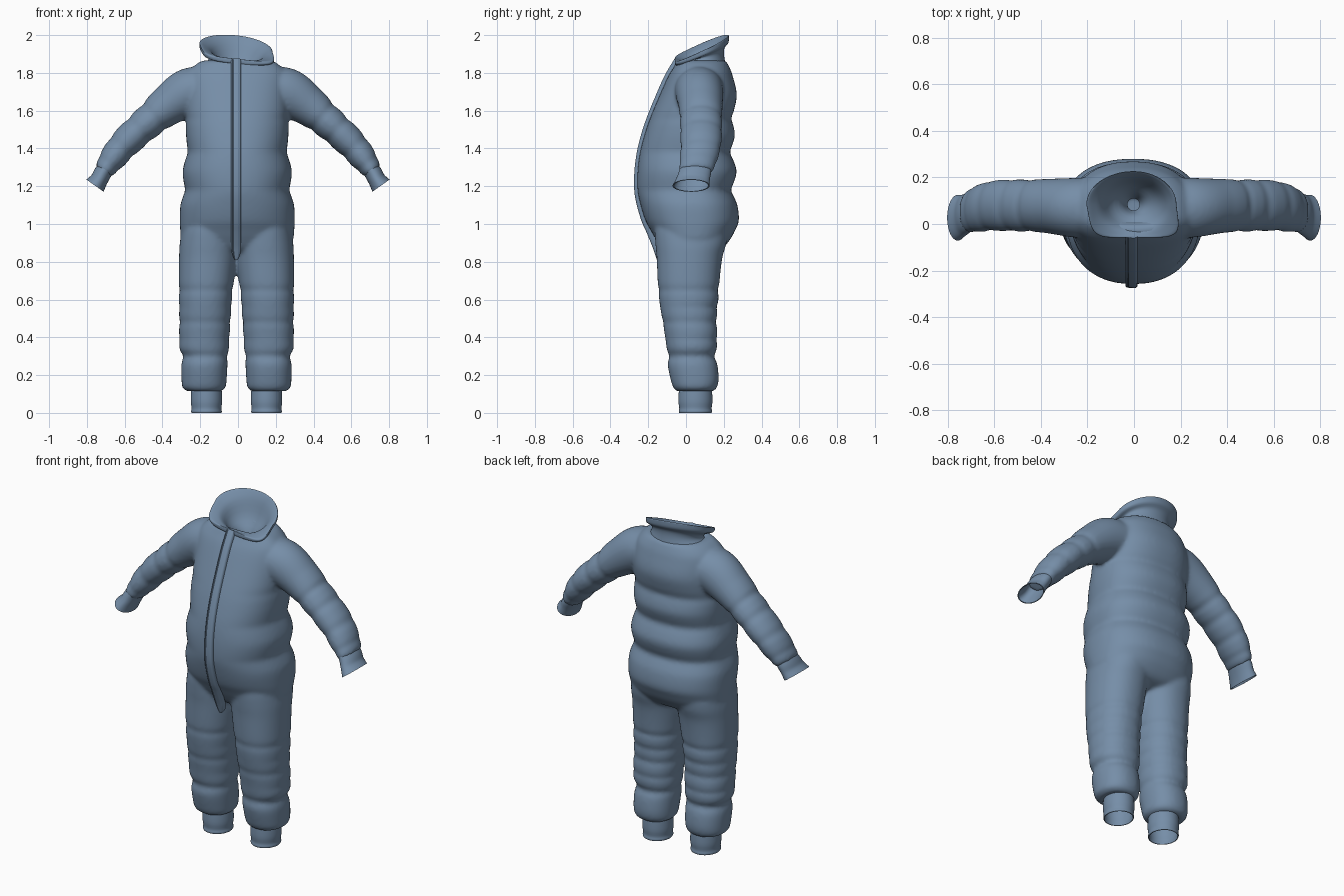
import bpy, bmesh, math
from mathutils import Vector

if "Cube" in bpy.data.objects:
    bpy.data.objects.remove(bpy.data.objects["Cube"])

N = 64
ANGLES = [2 * math.pi * i / N for i in range(N)]
blue = bpy.data.materials.new("steel blue fabric")
blue.diffuse_color = (0.18, 0.27, 0.39, 1)
blue.use_nodes = True
blue.node_tree.nodes["Principled BSDF"].inputs["Base Color"].default_value = blue.diffuse_color


def spline(table, steps):
    """Catmull-Rom interpolation through rows of numbers."""
    out = []
    for i in range(len(table) - 1):
        p = [table[max(0, min(len(table) - 1, i + k))] for k in (-1, 0, 1, 2)]
        for s in range(steps):
            t = s / steps
            out.append([0.5 * (2 * b + (c - a) * t + (2 * a - 5 * b + 4 * c - d) * t * t
                               + (3 * b - a - 3 * c + d) * t ** 3) for a, b, c, d in zip(*p)])
    return out + [list(table[-1])]


def power(v, n):
    return math.copysign(abs(v) ** (2 / n), v)


def crease(s, centres, depth, width):
    """Narrow stitched-in grooves of the quilting."""
    return 1 - depth * sum(math.exp(-((s - c) / width) ** 2) for c in centres)


def loft(bm, rings, caps=True):
    loops = [[bm.verts.new(p) for p in r] for r in rings]
    n = len(loops[0])
    for a, b in zip(loops, loops[1:]):
        for i in range(n):
            bm.faces.new((a[i], a[(i + 1) % n], b[(i + 1) % n], b[i]))
    if caps:
        bm.faces.new(loops[0][::-1])
        bm.faces.new(loops[-1])


def finish(bm, name):
    bmesh.ops.recalc_face_normals(bm, faces=bm.faces)
    me = bpy.data.meshes.new(name)
    bm.to_mesh(me)
    bm.free()
    me.materials.append(blue)
    ob = bpy.data.objects.new(name, me)
    bpy.context.collection.objects.link(ob)
    bpy.ops.object.select_all(action='DESELECT')
    ob.select_set(True)
    bpy.context.view_layer.objects.active = ob
    bpy.ops.object.shade_smooth_by_angle(angle=math.radians(50))
    return ob


def sleeve_rings(rows, side, grooves=()):
    """Rings square to a path; rows are x, z, y centre, radius, y radius."""
    rings = []
    for i, (x, z, y, r, ry) in enumerate(rows):
        a, b = rows[max(0, i - 1)], rows[min(len(rows) - 1, i + 1)]
        t = Vector((b[0] - a[0], 0, b[1] - a[1])).normalized()
        k = crease(i / (len(rows) - 1), grooves, 0.09, 0.025)
        rings.append([Vector((side * (x - t.z * r * k * math.cos(q)),
                              y + ry * (0.5 + 0.5 * k) * math.sin(q),
                              z + t.x * r * k * math.cos(q))) for q in ANGLES])
    return rings


def tube_wall(rings, shrink):
    """Outer rings followed by the same rings pulled inwards: an open hollow tube."""
    inner = []
    for r in rings[::-1]:
        c = sum(r, Vector()) / len(r)
        inner.append([c + (p - c) * shrink for p in r])
    return rings + inner


# Padded body: torso, legs and sleeves fused into one skin
bm = bmesh.new()

# torso rows: z, half width, front y, back y
torso = [(.845, .2, -.08, .12), (.87, .27, -.125, .19), (.92, .296, -.16, .235),
         (.97, .302, -.188, .262), (1.02, .304, -.215, .28), (1.1, .301, -.24, .272),
         (1.18, .28, -.256, .245), (1.28, .289, -.256, .268), (1.38, .266, -.243, .239),
         (1.47, .271, -.22, .259), (1.56, .272, -.19, .247), (1.68, .27, -.14, .269),
         (1.78, .262, -.095, .248), (1.83, .235, -.065, .23), (1.865, .18, -.04, .205),
         (1.85, .13, 0, .16), (1.75, .07, .02, .13), (1.5, .05, .03, .12)]
rings = []
for z, hw, yf, yb in spline(torso, 6):
    k = crease(z, (1.18, 1.38, 1.56), 0.04, 0.02)
    rings.append([Vector((-.004 + hw * (0.6 + 0.4 * k) * power(math.cos(a), 2.3),
                          .04 + ((yb - .04) * k if math.sin(a) > 0 else .04 - yf)
                          * power(math.sin(a), 2.3), z)) for a in ANGLES])
loft(bm, rings)

# leg rows: z, inner x, outer x, front y, back y
leg = [(1.06, .03, .25, -.15, .2), (.98, .005, .285, -.165, .22), (.9, -.003, .3, -.162, .214),
       (.82, .0, .304, -.155, .192), (.7, .013, .306, -.15, .178), (.6, .024, .305, -.142, .172),
       (.5, .03, .304, -.127, .164), (.4, .037, .304, -.11, .167), (.34, .04, .302, -.102, .163),
       (.3, .046, .286, -.092, .154), (.25, .048, .292, -.096, .167), (.18, .052, .291, -.082, .173),
       (.135, .058, .286, -.068, .164), (.115, .08, .262, -.05, .145)]
for side in (-1, 1):
    rings = []
    for z, xi, xo, yf, yb in spline(leg, 7):
        front = crease(z, (.65, .48, .3), 0.035, 0.016)
        back = crease(z, (.65, .56, .48, .39, .3), 0.05, 0.016)
        cx, cy = (xi + xo) / 2, (yf + yb) / 2
        ring = []
        for a in ANGLES:
            k = front + (back - front) * (math.sin(a) + 1) / 2
            ring.append(Vector((-.008 + side * (cx + (xo - xi) / 2 * k * power(math.cos(a), 2.2)),
                                cy + (yb - yf) / 2 * k * power(math.sin(a), 2.2), z)))
        rings.append(ring)
    loft(bm, rings)

# sleeve rows: x, z, y centre, radius, y radius
sleeve = [(.1, 1.725, .07, .1, .13), (.25, 1.7, .07, .128, .128), (.37, 1.628, .077, .108, .117),
          (.45, 1.562, .079, .092, .112), (.52, 1.502, .08, .086, .112), (.61, 1.415, .078, .08, .108),
          (.675, 1.332, .064, .068, .1), (.712, 1.278, .052, .05, .088)]
for side in (-1, 1):
    loft(bm, sleeve_rings(spline(sleeve, 10), side, (.42, .58, .73, .88)))
body = finish(bm, "padded_suit_body")
m = body.modifiers.new("fuse", 'REMESH')
m.mode = 'VOXEL'
m.voxel_size = 0.0105
m.use_smooth_shade = True
m = body.modifiers.new("soften", 'SMOOTH')
m.factor, m.iterations = 0.5, 8

# Wrist and ankle cuffs: hollow open tubes
wrist = [(.685, 1.315, .055, .042, .08), (.715, 1.272, .047, .047, .086),
         (.735, 1.235, .036, .047, .09), (.757, 1.203, .027, .056, .098)]
for side, label in ((-1, "left"), (1, "right")):
    bm = bmesh.new()
    loft(bm, tube_wall(sleeve_rings(spline(wrist, 4), side), .93), False)
    finish(bm, label + "_wrist_cuff")

    bm = bmesh.new()
    rings = []
    for z, r in spline([(.15, .94), (.11, .98), (.06, 1), (.025, .95), (.008, .98), (0, .95)], 3):
        rings.append([Vector((-.008 + side * .159 + .083 * r * math.cos(a),
                              .05 + .09 * r * math.sin(a), max(z, 0))) for a in ANGLES])
    loft(bm, tube_wall(rings, .95), False)
    finish(bm, label + "_ankle_cuff")

# Collar: funnel lining, fold, flared lip with pointed front corners, neck base
# rows: x radius, y radius, z, backward rise, sideways tilt, squareness
collar = [(.026, .026, 1.74, 0, 0, 2), (.05, .045, 1.8, 0, 0, 2), (.1, .085, 1.85, .015, 0, 2),
          (.138, .113, 1.905, .043, .012, 2.2), (.172, .13, 1.927, .056, .018, 2.8),
          (.199, .141, 1.936, .062, .022, 5), (.202, .143, 1.925, .06, .022, 5.5),
          (.196, .14, 1.904, .055, .018, 4), (.16, .12, 1.892, .04, .008, 2.6),
          (.152, .117, 1.875, .02, 0, 2.2), (.175, .125, 1.85, 0, 0, 2.2)]
bm = bmesh.new()
rings = []
for rx, ry, z, rise, tilt, sq in spline(collar, 3):
    ring = []
    for a in ANGLES:
        c, s = math.cos(a), math.sin(a)
        n = sq if s < 0 else 2
        x, y = rx * power(c, n), ry * power(s, n)
        v = y / ry
        fade = min(1, max(0, (rx - .14) / .05))
        if c > 0:                   # right side tapers from the front point to the back
            x *= 1 - .09 * fade * min(1, v + 1)
        elif v < 0:                 # left front corner is tucked in
            x *= 1 + .13 * fade * v
        ring.append(Vector((x - .002, .084 + y, z + rise * v - tilt * x / rx)))
    rings.append(ring)
loft(bm, rings, False)
finish(bm, "collar")

# Front zip placket: grooved strip swept down the belly; path is z, y
path = [(1.868, -.045), (1.78, -.097), (1.68, -.142), (1.56, -.191), (1.47, -.221), (1.38, -.243),
        (1.28, -.256), (1.18, -.257), (1.1, -.243), (1.02, -.219), (.97, -.197), (.92, -.176),
        (.87, -.156), (.815, -.138)]
profile = [(-.026, -.015), (-.026, .01), (-.019, .016), (-.016, .012), (-.013, .016), (.012, .017),
           (.02, .015), (.026, .009), (.026, -.015)]
rows = spline(path, 5)
bm = bmesh.new()
rings = []
for i, (z, y) in enumerate(rows):
    a, b = rows[max(0, i - 1)], rows[min(len(rows) - 1, i + 1)]
    t = Vector((0, b[1] - a[1], b[0] - a[0])).normalized()
    out = Vector((0, t.z, -t.y))
    left = len(rows) - 1 - i
    w = math.sqrt(min(1, (left + .6) / 5))  # rounded lower end
    rings.append([Vector((-.01 + dx * w, y, z)) + out * d for dx, d in profile])
loft(bm, rings)
finish(bm, "front_zip_placket")
